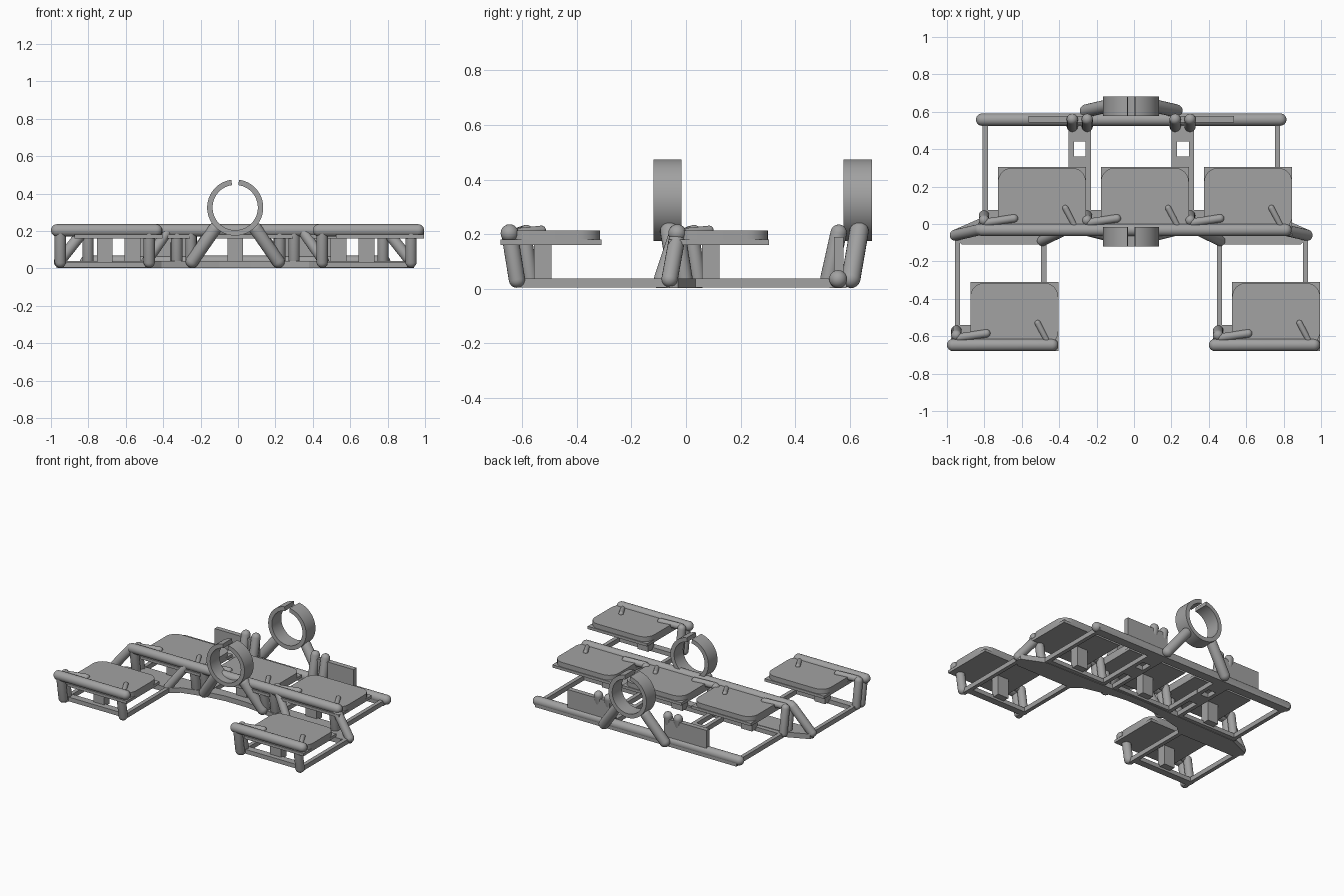
import bpy, bmesh, math
from mathutils import Vector

if "Cube" in bpy.data.objects:
    bpy.data.objects.remove(bpy.data.objects["Cube"])

mat = bpy.data.materials.new("plain grey")
mat.diffuse_color = (0.36, 0.36, 0.36, 1)
mat.use_nodes = True
mat.node_tree.nodes["Principled BSDF"].inputs["Base Color"].default_value = mat.diffuse_color
CX = -0.015  # symmetry line of the frame


def finish(name, bm, smooth=False):
    bmesh.ops.recalc_face_normals(bm, faces=bm.faces)
    me = bpy.data.meshes.new(name)
    bm.to_mesh(me)
    bm.free()
    ob = bpy.data.objects.new(name, me)
    bpy.context.collection.objects.link(ob)
    me.materials.append(mat)
    if smooth:
        bpy.ops.object.select_all(action='DESELECT')
        ob.select_set(True)
        bpy.context.view_layer.objects.active = ob
        bpy.ops.object.shade_smooth_by_angle(angle=math.radians(35))
    return ob


def prism(name, outline, z0, z1, smooth=False):
    bm = bmesh.new()
    f = bm.faces.new([bm.verts.new((x, y, z0)) for x, y in outline])
    r = bmesh.ops.extrude_face_region(bm, geom=[f])
    vs = [g for g in r["geom"] if isinstance(g, bmesh.types.BMVert)]
    bmesh.ops.translate(bm, vec=(0, 0, z1 - z0), verts=vs)
    return finish(name, bm, smooth)


def box(name, x0, x1, y0, y1, z0, z1):
    return prism(name, [(x0, y0), (x1, y0), (x1, y1), (x0, y1)], z0, z1)


def capsule(name, a, b, r, seg=20):
    """Round bar with hemispherical ends centred on a and b."""
    a, b = Vector(a), Vector(b)
    d = b - a
    bm = bmesh.new()
    bmesh.ops.create_uvsphere(bm, u_segments=seg, v_segments=12, radius=r)
    mid = [e for e in bm.edges if all(abs(v.co.z) < 1e-5 for v in e.verts)]
    bmesh.ops.split_edges(bm, edges=mid)
    for f in bm.faces:
        f.tag = f.calc_center_median().z > 0
    for v in {v for f in bm.faces if f.tag for v in f.verts}:
        v.co.z += d.length
    rims = [e for e in bm.edges if e.is_boundary]
    bmesh.ops.bridge_loops(bm, edges=rims)
    q = d.to_track_quat('Z', 'Y')
    for v in bm.verts:
        v.co = q @ v.co + a
    return finish(name, bm, True)


def rounded(x0, x1, y0, y1, r):
    pts = []
    for i, (cx, cy) in enumerate([(x1 - r, y1 - r), (x0 + r, y1 - r),
                                  (x0 + r, y0 + r), (x1 - r, y0 + r)]):
        for k in range(9):
            t = math.pi / 2 * (i + k / 8)
            pts.append((cx + r * math.cos(t), cy + r * math.sin(t)))
    return pts


def platform(x, y, rail_y0, rail_y1):
    """One platform; x is its left edge and y its front edge."""
    box("platform_tray", x, x + 0.47, y, y + 0.37, 0.16, 0.18)
    prism("platform_pad", rounded(x, x + 0.47, y + 0.03, y + 0.365, 0.075),
          0.18, 0.214, True)
    box("tray_support", x + 0.12, x + 0.205, y + 0.123, y + 0.187, 0.02, 0.16)
    # front posts, arm bars and lower frame
    capsule("left_post", (x - 0.075, y + 0.06, 0.033), (x - 0.075, y + 0.033, 0.2), 0.03)
    capsule("left_rear_post", (x - 0.075, y + 0.11, 0.033), (x - 0.075, y + 0.085, 0.2), 0.028)
    capsule("right_post", (x + 0.40, y + 0.06, 0.033), (x + 0.40, y + 0.033, 0.2), 0.03)
    capsule("left_arm", (x - 0.06, y + 0.073, 0.205), (x + 0.085, y + 0.095, 0.212), 0.022)
    capsule("right_arm", (x + 0.41, y + 0.055, 0.205), (x + 0.36, y + 0.15, 0.215), 0.016)
    box("lower_crossbar", x - 0.082, x + 0.405, y + 0.09, y + 0.14, 0.005, 0.035)
    for off in (-0.082, 0.378):
        box("lower_rail", x + off, x + off + 0.028, rail_y0, rail_y1, 0.005, 0.038)


# platforms: two in front, three behind
for px in (-0.875, 0.525):
    platform(px, -0.68, -0.62, -0.06)
    capsule("front_bar", (px - 0.092, -0.647, 0.203), (px + 0.437, -0.647, 0.203), 0.033)
for px in (-0.727, -0.177, 0.375):
    platform(px, -0.065, 0.0, 0.55)

# long bars
capsule("middle_bar", (-0.81, -0.032, 0.203), (0.81, -0.032, 0.203), 0.033)
capsule("rear_bar", (-0.812, 0.558, 0.035), (0.782, 0.558, 0.035), 0.033)
box("rear_bar_base", -0.812, 0.782, 0.527, 0.589, 0.002, 0.035)

# flat base beam, bowed towards the back between the front platforms
front = [(-0.97, -0.06), (-0.92, -0.11), (-0.47, -0.11), (-0.41, -0.06),
         (-0.25, -0.02), (-0.1, 0.0)]
back = [(-0.1, 0.06), (-0.4, 0.05), (-0.8, 0.04), (-0.96, -0.03)]
mir = lambda pts: [(2 * CX - x, y) for x, y in reversed(pts)]
prism("base_beam", front + mir(front) + mir(back) + back, 0.002, 0.038)

for s in (-1, 1):
    # struts from base beam to middle bar
    capsule("outer_strut", (CX + s * 0.94, -0.06, 0.035), (CX + s * 0.81, -0.03, 0.2), 0.03)
    capsule("inner_strut", (CX + s * 0.475, -0.09, 0.035), (CX + s * 0.36, -0.035, 0.2), 0.028)
    # ring legs
    capsule("front_ring_leg", (CX + s * 0.23, -0.03, 0.037), (CX + s * 0.11, -0.06, 0.21), 0.035)
    capsule("rear_ring_leg", (CX + s * 0.24, 0.605, 0.037), (CX + s * 0.11, 0.635, 0.21), 0.035)
    # joining plates between neighbouring rails
    xm = CX + s * 0.275
    for y0, y1 in ((0.44, 0.54), (0.25, 0.36)):
        box("joining_plate", xm - 0.06, xm + 0.06, y0, y1, 0.005, 0.038)
    # rear panel and its paired posts
    xs = sorted((CX + s * 0.215, CX + s * 0.55))
    box("rear_panel", xs[0], xs[1], 0.542, 0.577, 0.03, 0.19)
    for off in (0.235, 0.315):
        capsule("panel_post", (CX + s * off, 0.522, 0.035), (CX + s * off, 0.56, 0.205), 0.03)


def open_ring(name, y0, y1):
    """Upright ring with a gap at the top."""
    n, gap = 56, math.radians(8)
    bm = bmesh.new()
    prev = first = None
    for i in range(n + 1):
        t = math.pi / 2 + gap + (2 * math.pi - 2 * gap) * i / n
        c = [bm.verts.new((CX + r * math.cos(t), y, 0.325 + r * math.sin(t)))
             for r, y in ((0.15, y0), (0.15, y1), (0.121, y1), (0.121, y0))]
        if prev:
            for k in range(4):
                bm.faces.new((prev[k], prev[(k + 1) % 4], c[(k + 1) % 4], c[k]))
        else:
            first = c
        prev = c
    bm.faces.new(first)
    bm.faces.new(prev)
    finish(name, bm, True)


open_ring("front_ring", -0.12, -0.017)
open_ring("rear_ring", 0.577, 0.683)
